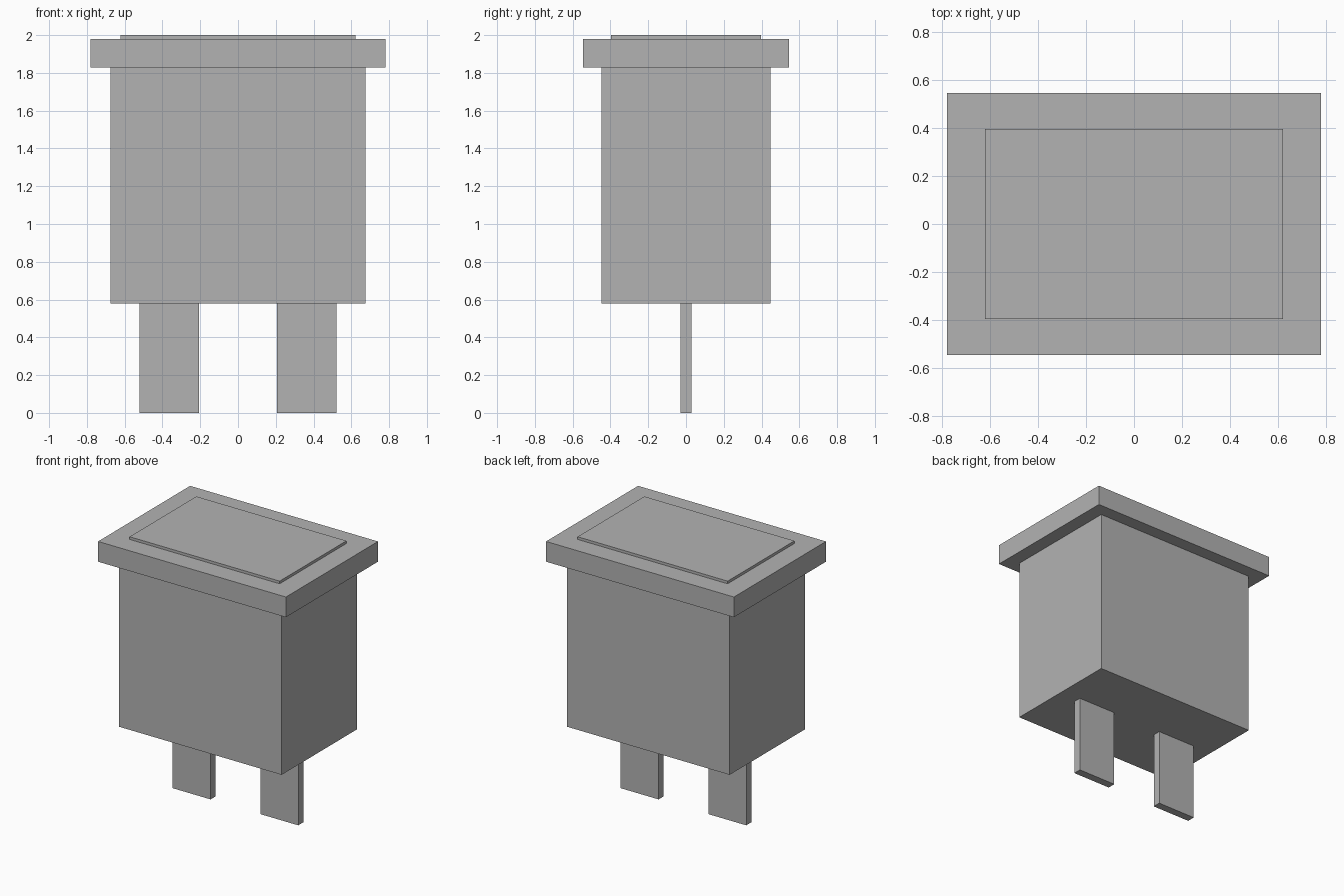
import bpy

cube = bpy.data.objects.get("Cube")
if cube:
    bpy.data.objects.remove(cube, do_unlink=True)

# Single plain grey finish
grey = bpy.data.materials.new("plain_grey")
grey.use_nodes = True
colour = (0.45, 0.45, 0.45, 1)
grey.diffuse_color = colour
grey.node_tree.nodes["Principled BSDF"].inputs["Base Color"].default_value = colour


def box(name, width, depth, bottom, top, x=0):
    """Flat-sided block between two heights, centred on y = 0."""
    bpy.ops.mesh.primitive_cube_add(size=1, location=(x, 0, (bottom + top) / 2))
    part = bpy.context.object
    part.name = name
    part.scale = (width, depth, top - bottom)
    bpy.ops.object.transform_apply(location=False, rotation=False, scale=True)
    part.data.materials.append(grey)
    return part


# Housing, overhanging rim and raised top panel
box("housing", 1.352, 0.896, 0.58, 1.828)
box("rim", 1.56, 1.092, 1.828, 1.98)
box("top_panel", 1.246, 0.792, 1.98, 2.0)

# Pair of flat terminal blades underneath
for side, sign in (("left", 1), ("right", -1)):
    box(side + "_terminal", 0.315, 0.06, 0, 0.58, x=sign * 0.364)
